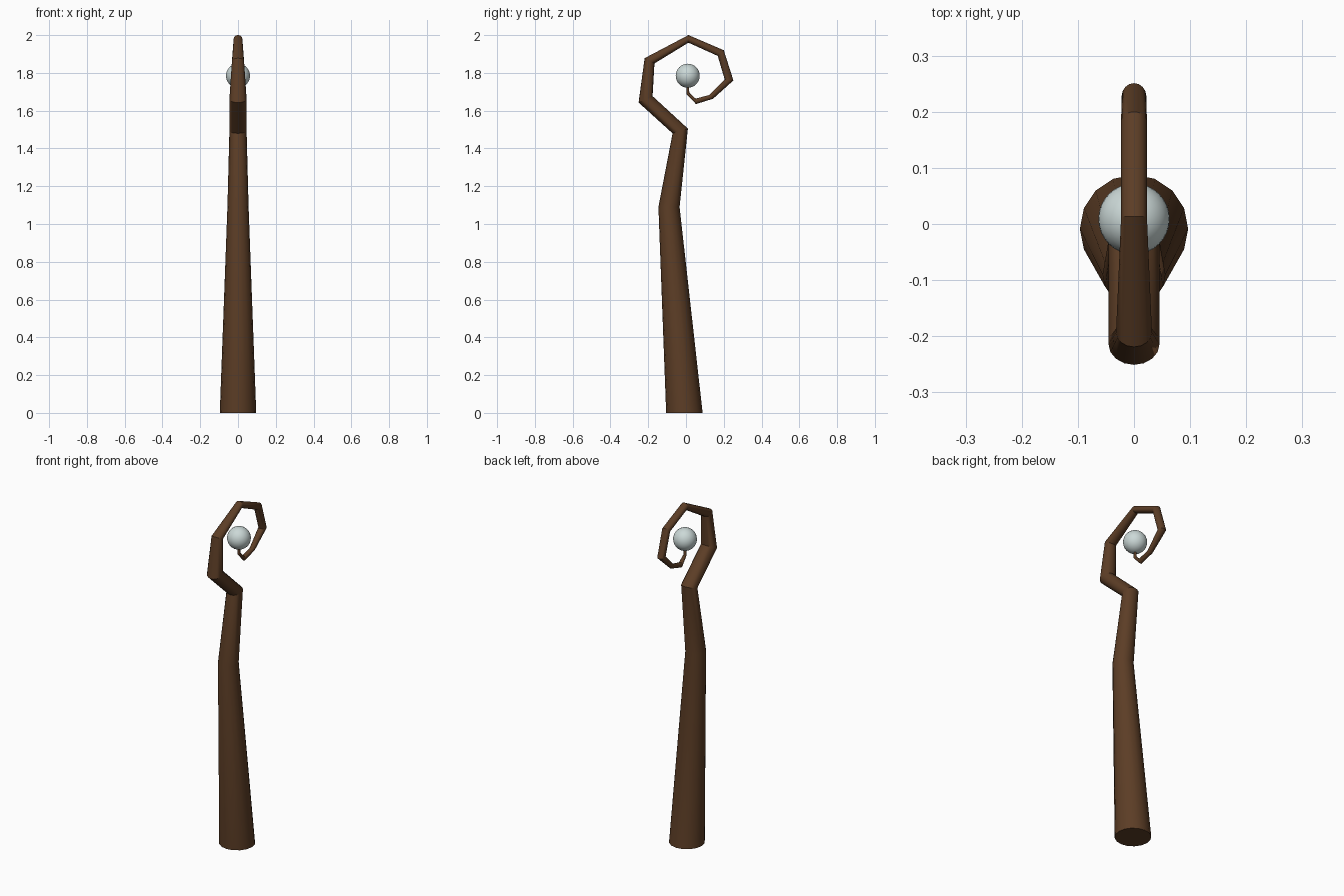
import bpy, bmesh, math
from mathutils import Vector

if "Cube" in bpy.data.objects:
    bpy.data.objects.remove(bpy.data.objects["Cube"])


def material(name, rgb):
    m = bpy.data.materials.new(name)
    m.diffuse_color = (*rgb, 1)
    m.use_nodes = True
    m.node_tree.nodes["Principled BSDF"].inputs["Base Color"].default_value = m.diffuse_color
    return m


wood = material("dark wood", (0.107, 0.047, 0.019))
pale = material("pale glass", (0.60, 0.69, 0.68))

# Mitred joints of the staff: outer (y, z), inner (y, z), half width in x
joints = [
    ((-0.105, 0.0), (0.088, 0.0), 0.0965),
    ((-0.146, 1.09), (-0.034, 1.09), 0.056),
    ((-0.071, 1.48), (0.010, 1.505), 0.0455),
    ((-0.251, 1.643), (-0.177, 1.677), 0.0455),
    ((-0.219, 1.878), (-0.167, 1.850), 0.032),
    ((0.013, 2.0), (0.013, 1.96), 0.023),
    ((0.200, 1.920), (0.168, 1.890), 0.023),
    ((0.251, 1.76), (0.205, 1.765), 0.022),
    ((0.143, 1.663), (0.121, 1.682), 0.015),
    ((0.053, 1.635), (0.051, 1.664), 0.014),
    ((0.002, 1.688), (0.018, 1.694), 0.009),
    ((0.002, 1.735), (0.014, 1.735), 0.006),
]
SIDES = 16

# Staff: one tapering tube bent into a hook
bm = bmesh.new()
rings = []
for outer, inner, half in joints:
    a, b = Vector((0, *outer)), Vector((0, *inner))
    mid, arm = (a + b) / 2, (b - a) / 2
    ring = []
    for i in range(SIDES):
        t = 2 * math.pi * i / SIDES
        ring.append(bm.verts.new(mid + arm * math.cos(t) + Vector((half * math.sin(t), 0, 0))))
    rings.append(ring)
for low, high in zip(rings, rings[1:]):
    for i in range(SIDES):
        j = (i + 1) % SIDES
        bm.faces.new((low[i], low[j], high[j], high[i]))
bm.faces.new(rings[0])
bm.faces.new(rings[-1])
bmesh.ops.recalc_face_normals(bm, faces=bm.faces)
mesh = bpy.data.meshes.new("staff")
bm.to_mesh(mesh)
bm.free()
staff = bpy.data.objects.new("staff", mesh)
bpy.context.collection.objects.link(staff)
mesh.materials.append(wood)

# Orb resting on the tip of the hook
bpy.ops.mesh.primitive_uv_sphere_add(segments=32, ring_count=16, radius=0.0635,
                                     location=(0, 0.009, 1.785))
orb = bpy.context.object
orb.name = "orb"
orb.data.materials.append(pale)

# Smooth shading with crisp bends
for ob in (staff, orb):
    bpy.ops.object.select_all(action='DESELECT')
    ob.select_set(True)
    bpy.context.view_layer.objects.active = ob
    bpy.ops.object.shade_smooth_by_angle(angle=math.radians(30))
